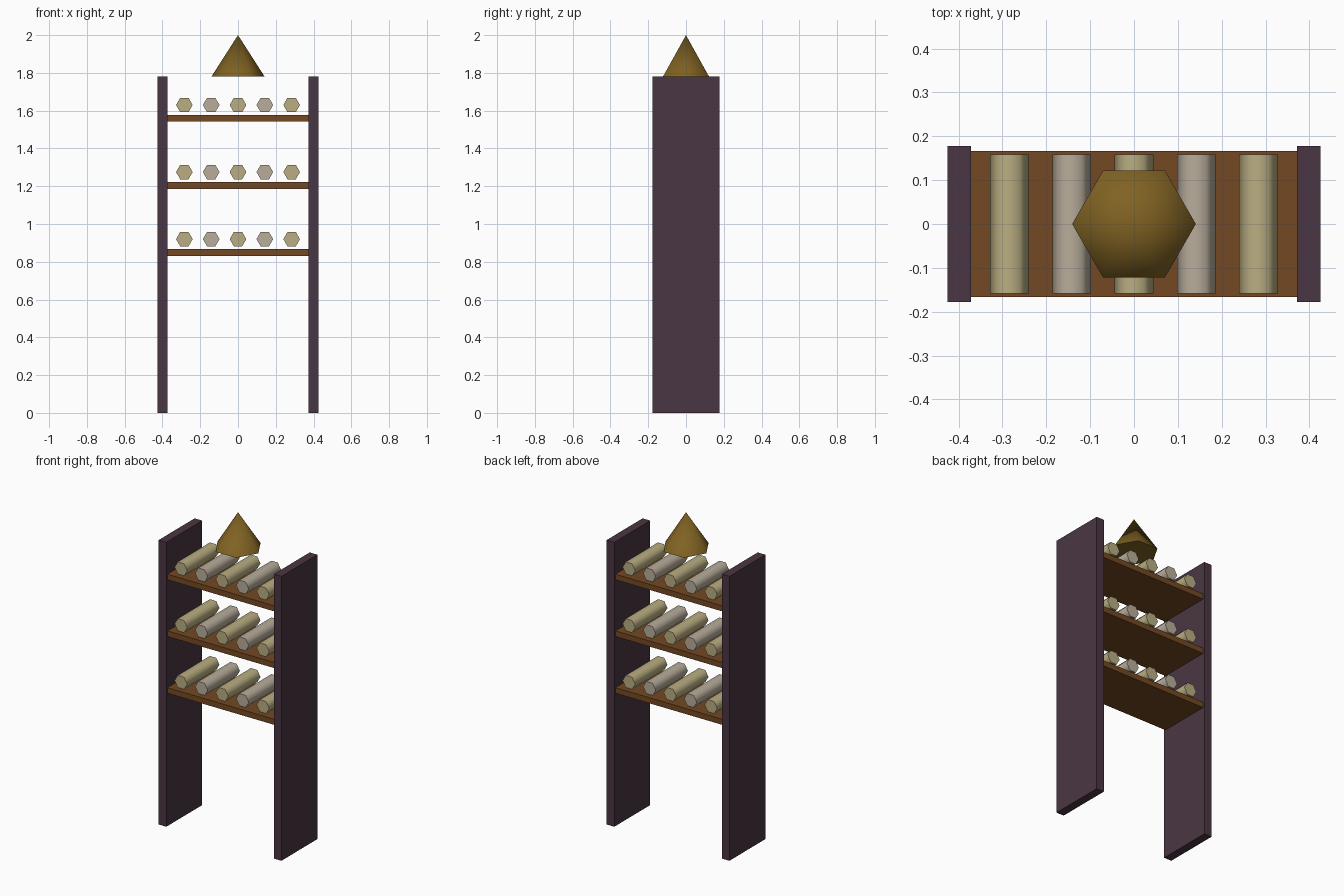
import bpy, math

if "Cube" in bpy.data.objects:
    bpy.data.objects.remove(bpy.data.objects["Cube"])


def material(name, r, g, b):
    m = bpy.data.materials.new(name)
    lin = [((c / 255 + 0.055) / 1.055) ** 2.4 for c in (r, g, b)]
    m.diffuse_color = (*lin, 1)
    m.use_nodes = True
    m.node_tree.nodes["Principled BSDF"].inputs["Base Color"].default_value = m.diffuse_color
    return m


DARK = material("dark plum wood", 74, 54, 67)
BROWN = material("brown shelf wood", 116, 72, 34)
CREAM = material("cream parchment", 186, 174, 130)
GREY = material("grey parchment", 184, 173, 155)
GOLD = material("old gold", 128, 98, 34)


def box(name, center, size, mat):
    bpy.ops.mesh.primitive_cube_add(size=1, location=center)
    o = bpy.context.object
    o.name = name
    o.scale = size
    bpy.ops.object.transform_apply(location=False, rotation=False, scale=True)
    o.data.materials.append(mat)


def smooth(name, mat):
    o = bpy.context.object
    o.name = name
    o.data.materials.append(mat)
    bpy.ops.object.shade_smooth_by_angle(angle=math.radians(65))


# Upright side panels
for side, label in ((-1, "left"), (1, "right")):
    box(f"{label}_side_panel", (side * 0.3985, 0, 0.89), (0.053, 0.355, 1.78), DARK)

# Shelves, each with a row of hexagonal scrolls lying front to back
for row, z in enumerate((0.849, 1.204, 1.559)):
    box(f"shelf_{row + 1}", (0, 0, z), (0.745, 0.334, 0.035), BROWN)
    for i in range(5):
        bpy.ops.mesh.primitive_cylinder_add(
            vertices=6, radius=0.044, depth=0.318,
            location=((i - 2) * 0.142, 0, z + 0.071),
            rotation=(math.pi / 2, math.pi / 2, 0))
        o = bpy.context.object
        # lay along y with corners pointing left and right
        o.rotation_euler = (math.pi / 2, 0, 0)
        for v in o.data.vertices:
            v.co.x, v.co.y = v.co.y, -v.co.x
        smooth(f"scroll_{row + 1}_{i + 1}", GREY if i % 2 else CREAM)

# Six-sided pointed finial, corners left and right
bpy.ops.mesh.primitive_cone_add(vertices=6, radius1=0.141, radius2=0, depth=0.22,
                                location=(0, 0, 1.89), rotation=(0, 0, math.pi / 2))
smooth("finial", GOLD)
